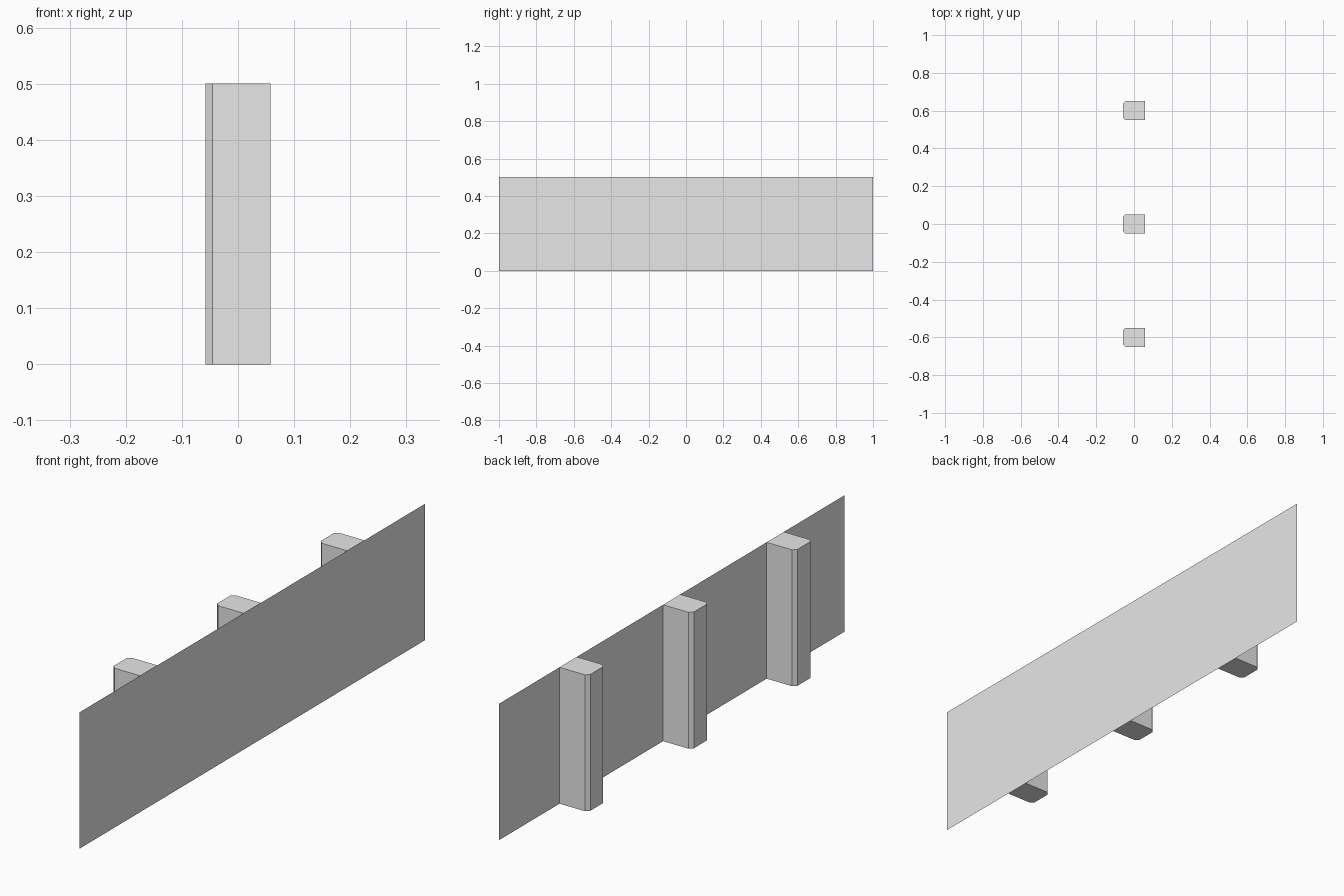
import bpy
import bmesh

if "Cube" in bpy.data.objects:
    bpy.data.objects.remove(bpy.data.objects["Cube"])

HEIGHT = 0.5
BACK_X = 0.058       # plane of the wall sheet
HALF_WIDTH = 0.05    # half the width of a post
CHAMFER = 0.0125
POST_CENTRES = (-0.6, 0.0, 0.6)

grey = bpy.data.materials.new("light_grey")
grey.use_nodes = True
colour = (0.8, 0.8, 0.8, 1)
grey.diffuse_color = colour
grey.node_tree.nodes["Principled BSDF"].inputs["Base Color"].default_value = colour


def make_object(name, bm, y=0.0):
    mesh = bpy.data.meshes.new(name)
    bm.to_mesh(mesh)
    bm.free()
    mesh.materials.append(grey)
    obj = bpy.data.objects.new(name, mesh)
    obj.location.y = y
    bpy.context.collection.objects.link(obj)


def add_post(name, y):
    """Upright prism with its two outer corners cut off."""
    half = [(BACK_X, HALF_WIDTH),
            (CHAMFER - BACK_X, HALF_WIDTH),
            (-BACK_X, HALF_WIDTH - CHAMFER)]
    outline = half + [(px, -py) for px, py in reversed(half)]
    bm = bmesh.new()
    base = bm.faces.new([bm.verts.new((px, py, 0)) for px, py in outline])
    top = bmesh.ops.extrude_face_region(bm, geom=[base], use_keep_orig=True)
    verts = [v for v in top["geom"] if isinstance(v, bmesh.types.BMVert)]
    bmesh.ops.translate(bm, verts=verts, vec=(0, 0, HEIGHT))
    bmesh.ops.recalc_face_normals(bm, faces=bm.faces)
    make_object(name, bm, y)


def add_panel(name, y0, y1):
    """Thin sheet facing +x, flush with the post backs."""
    bm = bmesh.new()
    corners = [(y0, 0), (y1, 0), (y1, HEIGHT), (y0, HEIGHT)]
    bm.faces.new([bm.verts.new((BACK_X, y, z)) for y, z in corners])
    make_object(name, bm)


# Posts
for label, y in zip(("front", "middle", "back"), POST_CENTRES):
    add_post(label + "_post", y)

# Wall panels filling the gaps between the posts
starts = [-1.0] + [y + HALF_WIDTH for y in POST_CENTRES]
ends = [y - HALF_WIDTH for y in POST_CENTRES] + [1.0]
for i, (y0, y1) in enumerate(zip(starts, ends), 1):
    add_panel(f"wall_panel_{i}", y0, y1)
